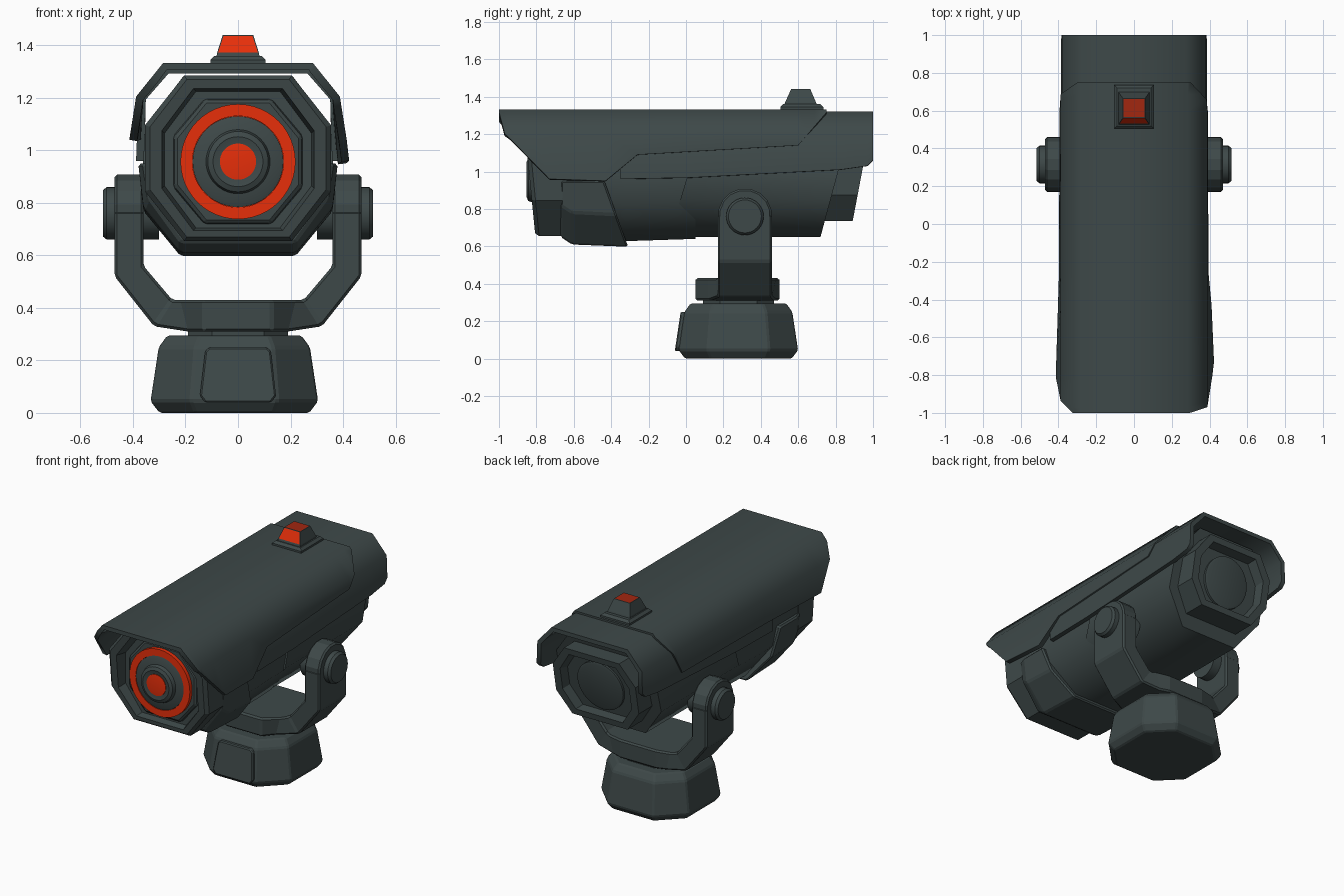
import bpy, bmesh, math

if "Cube" in bpy.data.objects:
    bpy.data.objects.remove(bpy.data.objects["Cube"])


def material(name, rgb):
    m = bpy.data.materials.new(name)
    m.diffuse_color = (*rgb, 1)
    m.use_nodes = True
    m.node_tree.nodes["Principled BSDF"].inputs["Base Color"].default_value = m.diffuse_color
    return m


GREY = material("dark_grey_metal", (0.048, 0.066, 0.066))
RED = material("signal_red", (0.80, 0.028, 0.003))
DARK_RED = material("dark_red", (0.36, 0.02, 0.005))


def loft(name, rings, mat=GREY, closed=True, bevel=0.0, thick=0.0, smooth=0):
    """Skin a list of rings; closed rings get capped ends, open ones become a sheet."""
    bm = bmesh.new()
    vs = [[bm.verts.new(p) for p in r] for r in rings]
    n = len(rings[0])
    for a, b in zip(vs, vs[1:]):
        for j in range(n if closed else n - 1):
            k = (j + 1) % n
            bm.faces.new((a[j], a[k], b[k], b[j]))
    if closed:
        bm.faces.new(vs[0])
        bm.faces.new(vs[-1])
    bmesh.ops.remove_doubles(bm, verts=bm.verts, dist=1e-4)
    if closed:
        bmesh.ops.recalc_face_normals(bm, faces=bm.faces)
    me = bpy.data.meshes.new(name)
    bm.to_mesh(me)
    bm.free()
    me.materials.append(mat)
    ob = bpy.data.objects.new(name, me)
    bpy.context.collection.objects.link(ob)
    bpy.ops.object.select_all(action='DESELECT')
    ob.select_set(True)
    bpy.context.view_layer.objects.active = ob
    if thick:
        s = ob.modifiers.new("thickness", 'SOLIDIFY')
        s.thickness, s.offset = thick, -1
        bpy.ops.object.modifier_apply(modifier=s.name)
    if bevel:
        b = ob.modifiers.new("bevel", 'BEVEL')
        b.width, b.limit_method, b.angle_limit = bevel, 'ANGLE', math.radians(25)
    if smooth:
        bpy.ops.object.shade_smooth_by_angle(angle=math.radians(smooth))
    return ob


def octo(y, hw, b, z0, z1, c, shear=0.0):
    """Octagon across the camera axis, leaning along y by shear."""
    half = [(b, z0), (hw, z0 + c), (hw, z1 - c), (b, z1)]
    pts = half + [(-x, z) for x, z in reversed(half)]
    return [(x, y + shear * (z - 0.95), z) for x, z in pts]


def circle(axis, c, r, n=48, off=0.0):
    out = []
    for i in range(n):
        t = 2 * math.pi * i / n + off
        u, v = r * math.cos(t), r * math.sin(t)
        out.append((c[0], c[1] + u, c[2] + v) if axis == 'x' else (c[0] + u, c[1], c[2] + v))
    return out


def lathe(name, profile, mat, z=0.957):
    return loft(name, [circle('y', (0, y, z), r) for r, y in profile], mat, smooth=30)


def rect(hx, y0, y1, z):
    return [(-hx, y0, z), (hx, y0, z), (hx, y1, z), (-hx, y1, z)]


# Base: chamfered octagonal block with a front hatch
def base_ring(r, z, cx=-0.014, cy=0.28):
    f = r * 0.52
    return [(cx + x, cy + y, z) for x, y in ((-f, -r), (f, -r), (r, -f), (r, f),
                                            (f, r), (-f, r), (-r, f), (-r, -f))]


loft("base", [base_ring(r, z) for r, z in ((0.285, 0), (0.319, 0.045), (0.288, 0.25), (0.255, 0.295))], bevel=0.008)
hatch = [(-0.125, 0.04), (0.125, 0.04), (0.145, 0.065), (0.125, 0.235),
         (0.11, 0.25), (-0.11, 0.25), (-0.125, 0.235), (-0.145, 0.065)]
loft("base_hatch", [[(x, y + 0.15 * z, z) for x, z in hatch] for y in (0.0, -0.066)], bevel=0.006)
loft("base_neck", [base_ring(0.19, 0.28, 0), base_ring(0.19, 0.33, 0)])

# Yoke: a bent bar, wide over the neck, with round ends and pivot caps
half = [(0.36, 0.77, 0.47, 0.77, 0.17, 0.46), (0.36, 0.56, 0.47, 0.52, 0.17, 0.46),
        (0.25, 0.43, 0.32, 0.33, 0.17, 0.46), (0.22, 0.43, 0.19, 0.31, 0.12, 0.48),
        (0.13, 0.43, 0.13, 0.31, 0.05, 0.50)]
stations = [(1, h) for h in half] + [(-1, h) for h in reversed(half)]
loft("yoke", [[(s * xi, y0, zi), (s * xo, y0, zo), (s * xo, y1, zo), (s * xi, y1, zi)]
              for s, (xi, zi, xo, zo, y0, y1) in stations], bevel=0.01)
for s, side in ((1, "right"), (-1, "left")):
    loft("yoke_end_" + side, [circle('x', (s * x, 0.315, 0.765), 0.145, 16, math.pi / 16)
                              for x in (0.36, 0.47)], bevel=0.01)
    loft("pivot_cap_" + side, [circle('x', (s * x, 0.315, 0.76), r, 32)
                               for x, r in ((0.3, 0.1), (0.5, 0.1), (0.515, 0.088))], smooth=30)

# Camera body: core, rear casing and lower front band
loft("body_core", [octo(y, 0.352, 0.205, z0, 1.28, 0.2) for y, z0 in ((-0.7, 0.66), (-0.32, 0.628), (0.05, 0.64))],
     smooth=60)
loft("rear_casing", [octo(0.0, 0.362, 0.21, 0.65, 1.28, 0.2, 0.3),
                     octo(0.80, 0.362, 0.21, 0.65, 1.28, 0.2, 0.27)], smooth=60)


def band(y, hw, z0, shear=0.0):
    h = [(0.22, z0), (hw - 0.02, z0 + 0.17), (hw, 0.95)]
    return [(x, y + shear * (z - 0.6), z) for x, z in h + [(-x, z) for x, z in reversed(h)]]


loft("front_band", [band(-0.67, 0.362, 0.65), band(-0.61, 0.38, 0.61),
                    band(-0.31, 0.38, 0.598, -0.36)], bevel=0.01)

# Front frame with recessed opening
loft("front_frame", [octo(-0.66, 0.355, 0.205, 0.655, 1.285, 0.19),
                     octo(-0.815, 0.355, 0.205, 0.655, 1.285, 0.19, -0.1),
                     octo(-0.835, 0.335, 0.195, 0.67, 1.27, 0.18, -0.1),
                     octo(-0.835, 0.29, 0.17, 0.695, 1.235, 0.16, -0.1),
                     octo(-0.765, 0.28, 0.16, 0.705, 1.225, 0.16)])
loft("lens_plate", [octo(-0.75, 0.25, 0.13, 0.715, 1.2, 0.14),
                    octo(-0.787, 0.24, 0.125, 0.725, 1.19, 0.14)], bevel=0.01)

# Lens
lathe("lens_ring", [(0.219, -0.77), (0.219, -0.812), (0.174, -0.812), (0.174, -0.79)], RED)
lathe("lens_barrel", [(0.173, -0.78), (0.173, -0.809), (0.16, -0.814), (0.122, -0.82),
                      (0.115, -0.843), (0.095, -0.852), (0.07, -0.846)], GREY)
lathe("lens_pupil", [(0.069, -0.84), (0.069, -0.849), (0.04, -0.852)], RED)

# Rear frame with round cover
loft("rear_frame", [octo(0.76, 0.30, 0.2, 0.735, 1.2, 0.14, 0.22),
                    octo(0.932, 0.30, 0.2, 0.735, 1.2, 0.14, 0.19),
                    octo(0.932, 0.25, 0.17, 0.775, 1.16, 0.12, 0.19),
                    octo(0.87, 0.24, 0.16, 0.785, 1.15, 0.12, 0.19)])
loft("rear_cover", [[(x, y + 0.19 * (z - 0.95), z) for x, y, z in circle('y', (0, yy, 0.967), r)]
                    for yy, r in ((0.85, 0.165), (0.885, 0.165), (0.89, 0.15))], smooth=30)


# Hood shells: bent sheets whose lower edges follow a cut line on each side
def lerp_keys(keys, t):
    for (a, va), (b, vb) in zip(keys, keys[1:]):
        if t <= b:
            return va + (vb - va) * max(0, t - a) / (b - a)
    return keys[-1][1]


def clipped(pts, zc):
    out = [pts[0]]
    for (x0, z0), (x1, z1) in zip(pts, pts[1:]):
        if z1 >= zc:
            out.append((x1, z1))
        elif z0 > zc:
            f = (z0 - zc) / (z0 - z1)
            out.append((x0 + (x1 - x0) * f, zc))
        else:
            out.append(out[-1])
    return out


def shell(name, left, right, top, flare, inset, extra=()):
    ys = sorted({k[0] for k in left + right} | set(extra))
    rings = []
    for y in ys:
        pts = [(0.285 - inset, top), (0.388 - inset, 1.205), (lerp_keys(flare, y) - inset, 0.94)]
        l, r = clipped(pts, lerp_keys(left, y)), clipped(pts, lerp_keys(right, y))
        rings.append([(-x, y, z) for x, z in reversed(l)] + [(x, y, z) for x, z in r])
    loft(name, rings, closed=False, thick=0.03, smooth=60)


shell("hood",
      [(-1, 1.285), (-0.81, 1.04), (0.6, 1.05), (0.75, 1.315)],
      [(-1, 1.32), (-0.97, 1.205), (-0.73, 0.96), (-0.43, 0.95), (-0.26, 1.09), (0.6, 1.14), (0.75, 1.315)],
      1.333, [(-0.8, 0.43), (-0.2, 0.4), (1, 0.398)], 0.0, (-0.938, 0.66, 0.688))
rear_cut = [(-0.35, 0.96), (0.02, 0.967), (0.83, 1.01), (0.97, 1.03), (1, 1.06)]
shell("rear_shell", rear_cut, rear_cut, 1.321, [(-1, 0.398), (1, 0.398)], 0.009)

# Warning light on the roof: red front and top windows
loft("light_foot", [rect(0.105, 0.505, 0.735, 1.32), rect(0.105, 0.505, 0.735, 1.345),
                    rect(0.09, 0.52, 0.72, 1.36)])
light = loft("warning_light", [rect(0.082, 0.525, 0.70, 1.355), rect(0.08, 0.53, 0.695, 1.37),
                               rect(0.058, 0.562, 0.665, 1.44)])
light.data.materials.append(RED)
light.data.materials.append(DARK_RED)
bm = bmesh.new()
bm.from_mesh(light.data)
bm.normal_update()
panes = [f for f in bm.faces if f.calc_center_median().z > 1.38 and (f.normal.z > 0.9 or f.normal.y < -0.5)]
bmesh.ops.inset_individual(bm, faces=panes, thickness=0.005)
for f in panes:
    f.material_index = 2 if f.normal.z > 0.9 else 1
bm.to_mesh(light.data)
bm.free()
